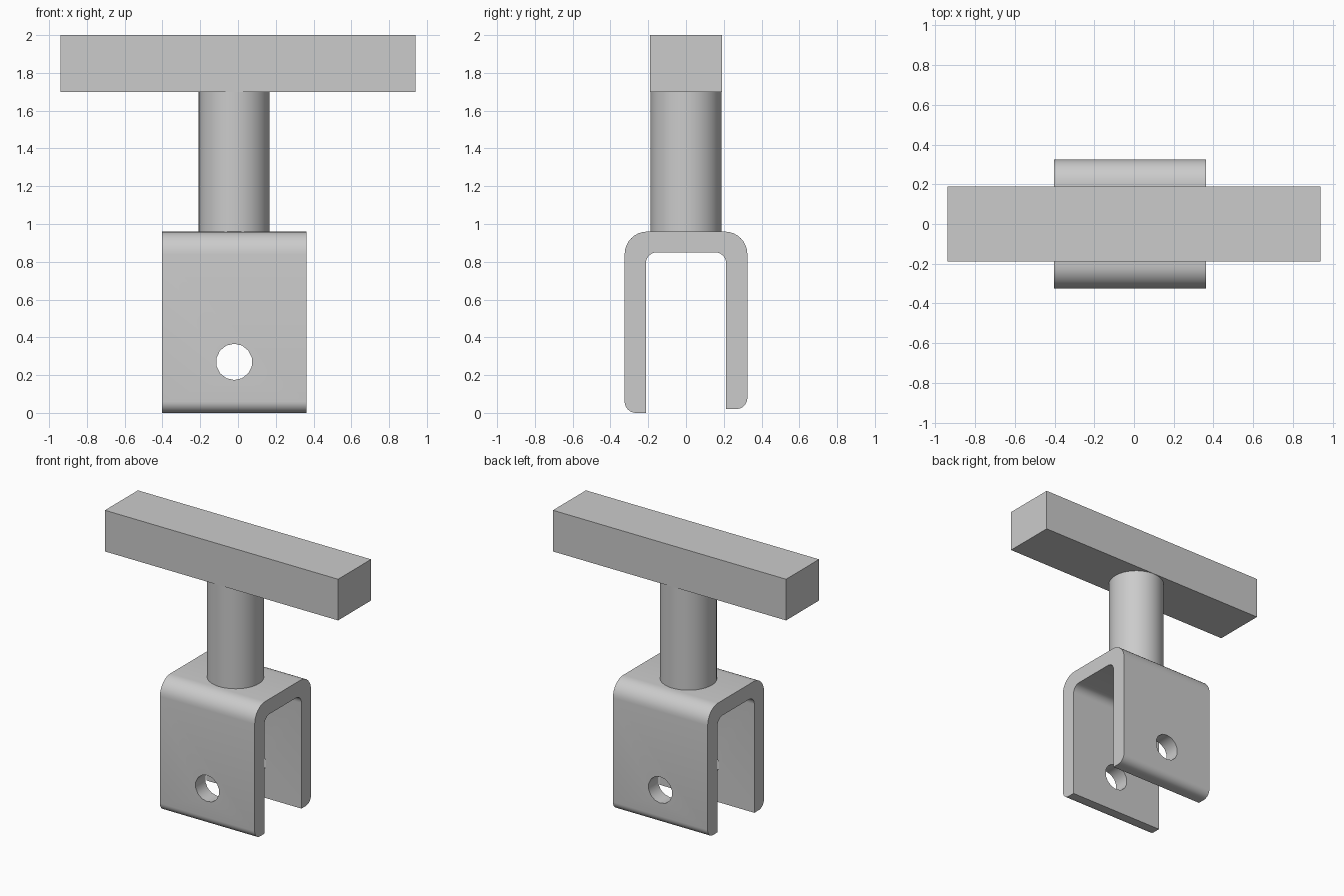
import bpy, bmesh, math

if "Cube" in bpy.data.objects:
    bpy.data.objects.remove(bpy.data.objects["Cube"], do_unlink=True)

steel = bpy.data.materials.new("plain_grey")
steel.use_nodes = True
GREY = (0.6, 0.6, 0.6, 1)
steel.diffuse_color = GREY
steel.node_tree.nodes["Principled BSDF"].inputs["Base Color"].default_value = GREY

AXIS_X = -0.02            # centre of post, bracket and holes


def finish(obj, name):
    obj.name = name
    obj.data.materials.clear()
    obj.data.materials.append(steel)
    bpy.ops.object.select_all(action='DESELECT')
    obj.select_set(True)
    bpy.context.view_layer.objects.active = obj
    bpy.ops.object.shade_smooth_by_angle(angle=math.radians(35))


def arc(y, z, r, start, end, steps=8):
    """Points of a rounded corner about (y, z), angles in degrees."""
    angles = [math.radians(start + (end - start) * i / steps) for i in range(steps + 1)]
    return [(y + r * math.cos(a), z + r * math.sin(a)) for a in angles]


# Crossbar
bpy.ops.mesh.primitive_cube_add(size=1, location=(0, 0, 1.85))
bar = bpy.context.object
bar.scale = (1.88, 0.38, 0.3)
bpy.ops.object.transform_apply(location=False, rotation=False, scale=True)
finish(bar, "crossbar")

# Round post
bpy.ops.mesh.primitive_cylinder_add(vertices=48, radius=0.188, depth=0.74,
                                    location=(AXIS_X, 0, 1.33))
finish(bpy.context.object, "post")

# U-shaped bracket: side profile pushed along x
OUT, IN, TOP, ROOF = 0.325, 0.213, 0.96, 0.85
R_OUT, R_IN, R_FOOT = 0.12, 0.06, 0.06
FRONT_FOOT, BACK_FOOT = 0.0, 0.02
profile = (
    [(-IN, FRONT_FOOT)]
    + arc(-IN - R_IN + 0.12, ROOF - R_IN, R_IN, 180, 90)
    + arc(IN - R_IN, ROOF - R_IN, R_IN, 90, 0)
    + [(IN, BACK_FOOT)]
    + arc(OUT - R_FOOT, BACK_FOOT + R_FOOT, R_FOOT, -90, 0)
    + arc(OUT - R_OUT, TOP - R_OUT, R_OUT, 0, 90)
    + arc(-OUT + R_OUT, TOP - R_OUT, R_OUT, 90, 180)
    + arc(-OUT + R_FOOT, FRONT_FOOT + R_FOOT, R_FOOT, 180, 270)
)
bm = bmesh.new()
side = bm.faces.new([bm.verts.new((AXIS_X - 0.382, y, z)) for y, z in profile])
pushed = bmesh.ops.extrude_face_region(bm, geom=[side])
bmesh.ops.translate(bm, vec=(0.764, 0, 0),
                    verts=[v for v in pushed["geom"] if isinstance(v, bmesh.types.BMVert)])
bmesh.ops.recalc_face_normals(bm, faces=bm.faces)
mesh = bpy.data.meshes.new("bracket")
bm.to_mesh(mesh)
bm.free()
bracket = bpy.data.objects.new("bracket", mesh)
bpy.context.collection.objects.link(bracket)

# Pin holes through both legs
bpy.ops.mesh.primitive_cylinder_add(vertices=14, radius=0.096, depth=1,
                                    location=(AXIS_X, 0, 0.27),
                                    rotation=(math.pi / 2, 0, 0))
cutter = bpy.context.object
cutter.name = "pin_hole_cutter"
cut = bracket.modifiers.new("pin_holes", 'BOOLEAN')
cut.object = cutter
cut.operation = 'DIFFERENCE'
cut.solver = 'EXACT'
bpy.context.view_layer.objects.active = bracket
bpy.ops.object.modifier_apply(modifier=cut.name)
bpy.data.objects.remove(cutter, do_unlink=True)
finish(bracket, "bracket")
